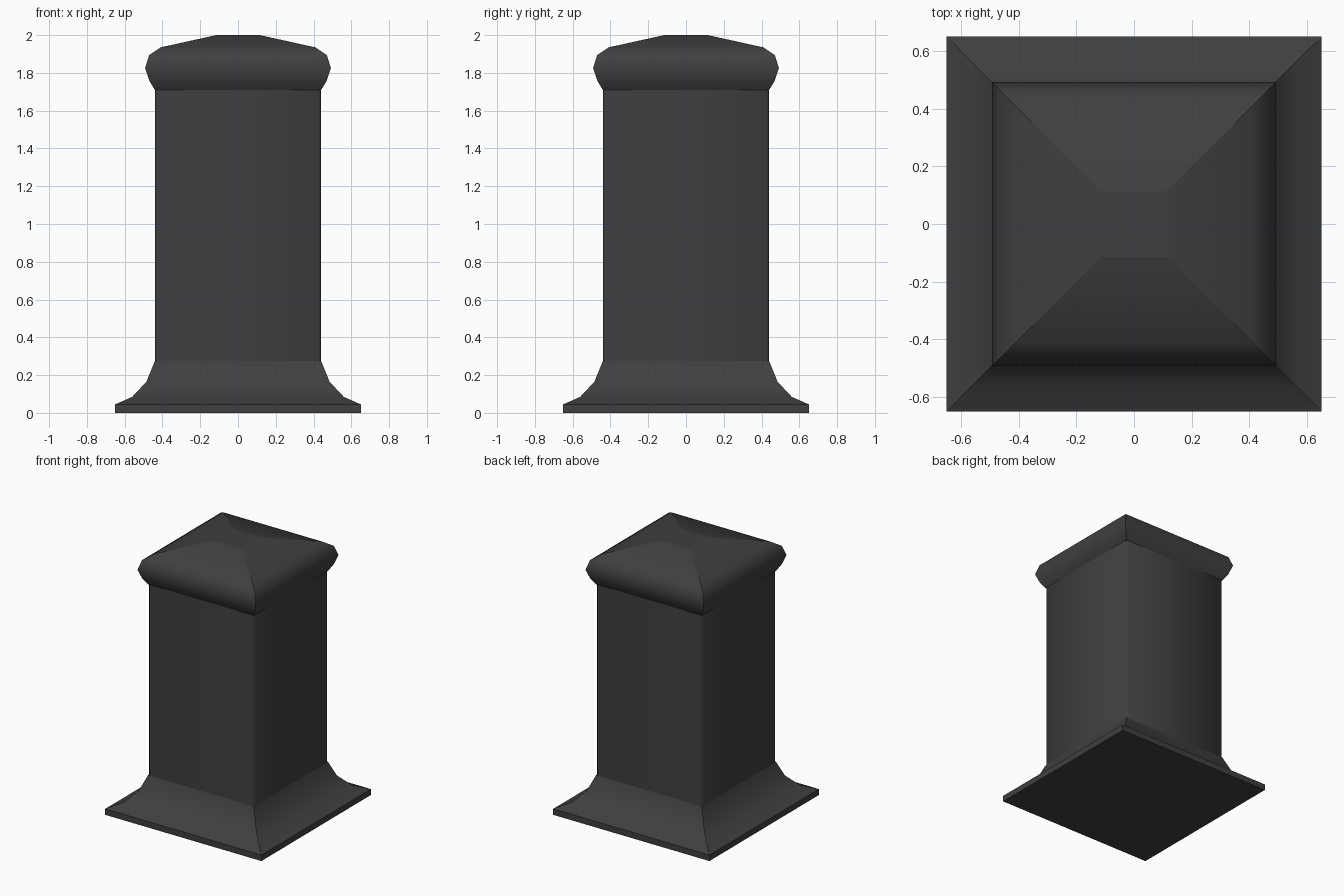
import bpy
import bmesh

cube = bpy.data.objects.get("Cube")
if cube:
    bpy.data.objects.remove(cube, do_unlink=True)

# One dark painted colour for the whole post
paint = bpy.data.materials.new("dark_grey_paint")
paint.use_nodes = True
colour = (0.05, 0.05, 0.05, 1)
paint.diffuse_color = colour
paint.node_tree.nodes["Principled BSDF"].inputs["Base Color"].default_value = colour


def square_loft(name, profile, sharp_rings=(), close_bottom=False, close_top=False, corner=0):
    """Stack square rings given as (half width, height) and skin them."""
    bm = bmesh.new()
    rings = []
    for r, z in profile:
        if corner:
            c = r - corner
            points = [(-c, -r), (c, -r), (r, -c), (r, c), (c, r), (-c, r), (-r, c), (-r, -c)]
        else:
            points = [(-r, -r), (r, -r), (r, r), (-r, r)]
        rings.append([bm.verts.new((x, y, z)) for x, y in points])
    n = len(rings[0])
    for low, high in zip(rings, rings[1:]):
        for i in range(n):
            j = (i + 1) % n
            bm.faces.new((low[i], low[j], high[j], high[i]))
    if close_bottom:
        bm.faces.new(rings[0][::-1])
    if close_top:
        bm.faces.new(rings[-1])
    for face in bm.faces:
        face.smooth = True

    # Crisp mitred corners and chosen crisp rings, soft everywhere else
    if not corner:
        for low, high in zip(rings, rings[1:]):
            for a, b in zip(low, high):
                bm.edges.get((a, b)).smooth = False
    for k in sharp_rings:
        for i in range(n):
            bm.edges.get((rings[k][i], rings[k][(i + 1) % n])).smooth = False

    mesh = bpy.data.meshes.new(name)
    bm.to_mesh(mesh)
    bm.free()
    mesh.materials.append(paint)
    obj = bpy.data.objects.new(name, mesh)
    bpy.context.collection.objects.link(obj)
    return obj


# Flared foot
square_loft("base_flare",
            [(0.65, 0), (0.65, 0.045), (0.56, 0.085), (0.485, 0.165), (0.44, 0.275)],
            sharp_rings=(0, 1), close_bottom=True)

# Straight shaft with slightly eased corners
square_loft("shaft", [(0.44, 0.275), (0.44, 1.71)], corner=0.012)

# Rounded cap with a low pyramid top
square_loft("cap",
            [(0.44, 1.71), (0.468, 1.755), (0.492, 1.825), (0.47, 1.895),
             (0.41, 1.935), (0.115, 2.0)],
            sharp_rings=(5,), close_top=True)
